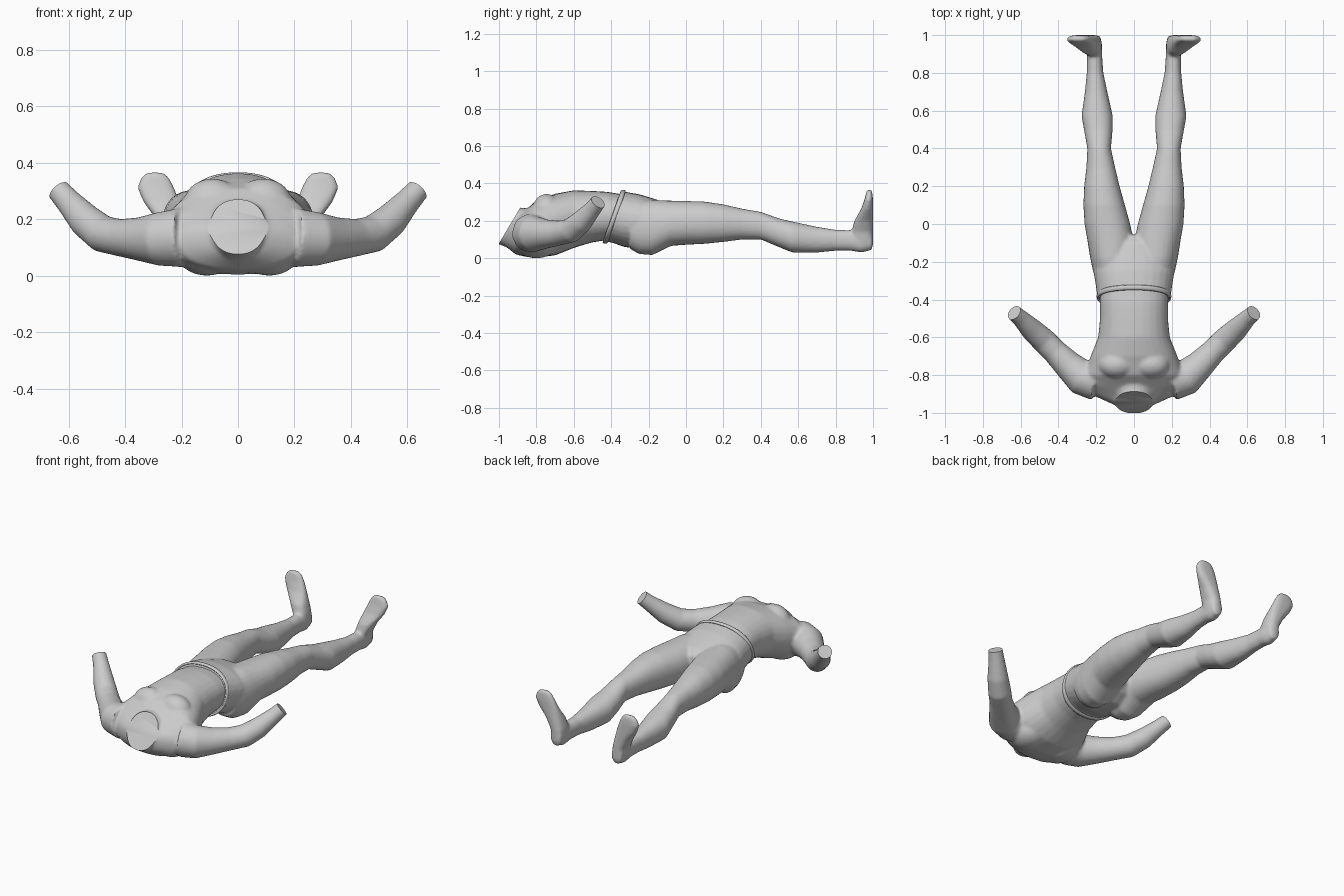
import bpy, bmesh, math
from mathutils import Vector, Matrix

if "Cube" in bpy.data.objects:
    bpy.data.objects.remove(bpy.data.objects["Cube"])


def loft(bm, rings, n=28, e=2.2):
    """Closed skin through superellipse rings given as (centre, half-axis U, half-axis V)."""
    loops = []
    for c, u, v in rings:
        loop = []
        for i in range(n):
            a = 2 * math.pi * i / n
            ca, sa = math.cos(a), math.sin(a)
            p = math.copysign(abs(ca) ** (2 / e), ca)
            q = math.copysign(abs(sa) ** (2 / e), sa)
            loop.append(bm.verts.new(Vector(c) + Vector(u) * p + Vector(v) * q))
        loops.append(loop)
    faces = [bm.faces.new(loops[0]), bm.faces.new(loops[-1])]
    for a, b in zip(loops, loops[1:]):
        faces += [bm.faces.new((a[i], a[(i + 1) % n], b[(i + 1) % n], b[i])) for i in range(n)]
    bmesh.ops.recalc_face_normals(bm, faces=faces)


def along_y(stations):
    """Rings across y from (y, x0, x1, z0, z1)."""
    return [(((x0 + x1) / 2, y, (z0 + z1) / 2), ((x1 - x0) / 2, 0, 0), (0, 0, (z1 - z0) / 2))
            for y, x0, x1, z0, z1 in stations]


def flip(rings, s):
    return [tuple(Vector((s * v[0], v[1], v[2])) for v in r) for r in rings]


def tube(path):
    """Round rings from (x, y, z, radius)."""
    pts = [Vector(p[:3]) for p in path]
    rings = []
    for i, p in enumerate(pts):
        d = (pts[min(i + 1, len(pts) - 1)] - pts[max(i - 1, 0)]).normalized()
        u = d.cross(Vector((0, 0, 1))).normalized()
        rings.append((p, u * path[i][3], u.cross(d) * path[i][3]))
    return rings


def ball(bm, c, r):
    m = Matrix.Translation(c) @ Matrix.Diagonal((*r, 1))
    bmesh.ops.create_uvsphere(bm, u_segments=24, v_segments=16, radius=1, matrix=m)


def sculpt(name, bm, cuts, smooth=7):
    """Fuse overlapping shells into one skin, relax it, then slice the flat ends."""
    me = bpy.data.meshes.new(name)
    bm.to_mesh(me)
    ob = bpy.data.objects.new(name, me)
    bpy.context.collection.objects.link(ob)
    m = ob.modifiers.new("fuse", 'REMESH')
    m.mode, m.voxel_size = 'VOXEL', 0.009
    m = ob.modifiers.new("relax", 'SMOOTH')
    m.factor, m.iterations = 0.5, smooth
    dg = bpy.context.evaluated_depsgraph_get()
    new = bpy.data.meshes.new_from_object(ob.evaluated_get(dg))
    ob.modifiers.clear()
    ob.data = new
    bm.clear()
    bm.from_mesh(new)
    for co, no in cuts:
        geom = bm.verts[:] + bm.edges[:] + bm.faces[:]
        r = bmesh.ops.bisect_plane(bm, geom=geom, plane_co=co, plane_no=no, clear_outer=True)
        edges = [g for g in r['geom_cut'] if isinstance(g, bmesh.types.BMEdge)]
        bmesh.ops.holes_fill(bm, edges=edges)
    bm.to_mesh(new)
    bm.free()
    bpy.context.view_layer.objects.active = ob
    ob.select_set(True)
    bpy.ops.object.shade_smooth_by_angle(angle=math.radians(45))
    ob.select_set(False)
    return ob


# Bare torso, neck stump and arms
bm = bmesh.new()
trunk = [(-.96, .10, .06, .19), (-.91, .21, .02, .215), (-.86, .265, .008, .255),
         (-.80, .265, .003, .31), (-.70, .23, .015, .345), (-.60, .19, .055, .363),
         (-.50, .18, .085, .36), (-.42, .18, .097, .355), (-.33, .18, .09, .34),
         (-.25, .15, .11, .31)]
loft(bm, along_y([(y, -w, w, a, b) for y, w, a, b in trunk]))
loft(bm, [((0, -.80, .17), (.16, 0, 0), (0, .05, .13)), ((0, -.87, .155), (.125, 0, 0), (0, .055, .11)),
          ((0, -.945, .172), (.096, 0, 0), (0, .058, .097)), ((0, -1.02, .22), (.092, 0, 0), (0, .058, .097))])
arm = tube([(.20, -.83, .135, .105), (.28, -.81, .13, .095), (.35, -.745, .13, .077),
            (.42, -.675, .135, .066), (.48, -.615, .148, .066), (.54, -.56, .195, .06),
            (.60, -.50, .262, .046), (.632, -.472, .298, .042), (.68, -.43, .35, .04)])
for s in (1, -1):
    loft(bm, flip(arm, s), e=2)
    ball(bm, (s * .09, -.745, .262), (.10, .075, .082))    # chest muscle
    ball(bm, (s * .11, -.80, .085), (.11, .12, .085))      # shoulder blade
wrist = Vector((.55, .48, .62)).normalized()
sculpt("torso_and_arms", bm,
       [((0, -.945, .172), (0, -.86, .51)),
        ((.634, -.47, .30), wrist),
        ((-.634, -.47, .30), (-wrist.x, wrist.y, wrist.z))])

# Trousers and feet
bm = bmesh.new()
hips = [(-.50, .18, .09, .36), (-.40, .192, .085, .362), (-.33, .202, .06, .356), (-.25, .215, .05, .342),
        (-.17, .215, .05, .318), (-.10, .15, .09, .295), (-.06, .06, .14, .26)]
loft(bm, along_y([(y, -w, w, a, b) for y, w, a, b in hips]))
leg = along_y([(-.30, .01, .20, .05, .29), (-.25, .003, .217, .022, .305), (-.18, .0, .232, .017, .312),
               (-.08, .003, .248, .066, .308), (0, .02, .262, .072, .306), (.10, .048, .268, .077, .303),
               (.20, .076, .264, .087, .288), (.30, .10, .252, .10, .265), (.40, .122, .247, .10, .248),
               (.50, .113, .265, .058, .212), (.57, .112, .278, .030, .196), (.70, .141, .26, .030, .168),
               (.80, .162, .25, .040, .152), (.88, .168, .248, .040, .15), (.94, .168, .25, .030, .15),
               (.995, .178, .245, .045, .14)])
foot = [(.07, .210, .90, 1.0, .038), (.14, .215, .885, 1.0, .044), (.20, .238, .90, 1.0, .052),
        (.26, .270, .935, 1.0, .064), (.31, .291, .953, 1.0, .066), (.345, .294, .962, .997, .052),
        (.366, .294, .968, .992, .03)]
foot = [((x, (a + b) / 2, z), (r, 0, 0), (0, (b - a) / 2, 0)) for z, x, a, b, r in foot]
for s in (1, -1):
    loft(bm, flip(leg, s))
    loft(bm, flip(foot, s), e=2.6)
slope = Vector((0, -1, .35)).normalized()
waist = Vector((0, -.345, .35))
sculpt("trousers_and_feet", bm, [(waist, slope)], 5)

# Rolled waistband following the slanted top of the trousers
bm = bmesh.new()
n, k = 64, 8
grid = []
for i in range(n):
    a = 2 * math.pi * i / n
    c, s = math.cos(a), math.sin(a)
    x = .191 * math.copysign(abs(c) ** .9, c)
    z = .222 + .137 * math.copysign(abs(s) ** .9, s)
    p = Vector((x, waist.y + .35 * (z - waist.z) + .006, z))
    out = Vector((c, 0, s))
    grid.append([bm.verts.new(p + out * .007 * math.cos(t) + Vector((0, .014 * math.sin(t), 0)))
                 for t in (2 * math.pi * j / k for j in range(k))])
for i in range(n):
    for j in range(k):
        a, b = grid[i], grid[(i + 1) % n]
        bm.faces.new((a[j], a[(j + 1) % k], b[(j + 1) % k], b[j])).smooth = True
bmesh.ops.recalc_face_normals(bm, faces=bm.faces[:])
me = bpy.data.meshes.new("waistband")
bm.to_mesh(me)
bm.free()
bpy.context.collection.objects.link(bpy.data.objects.new("waistband", me))
